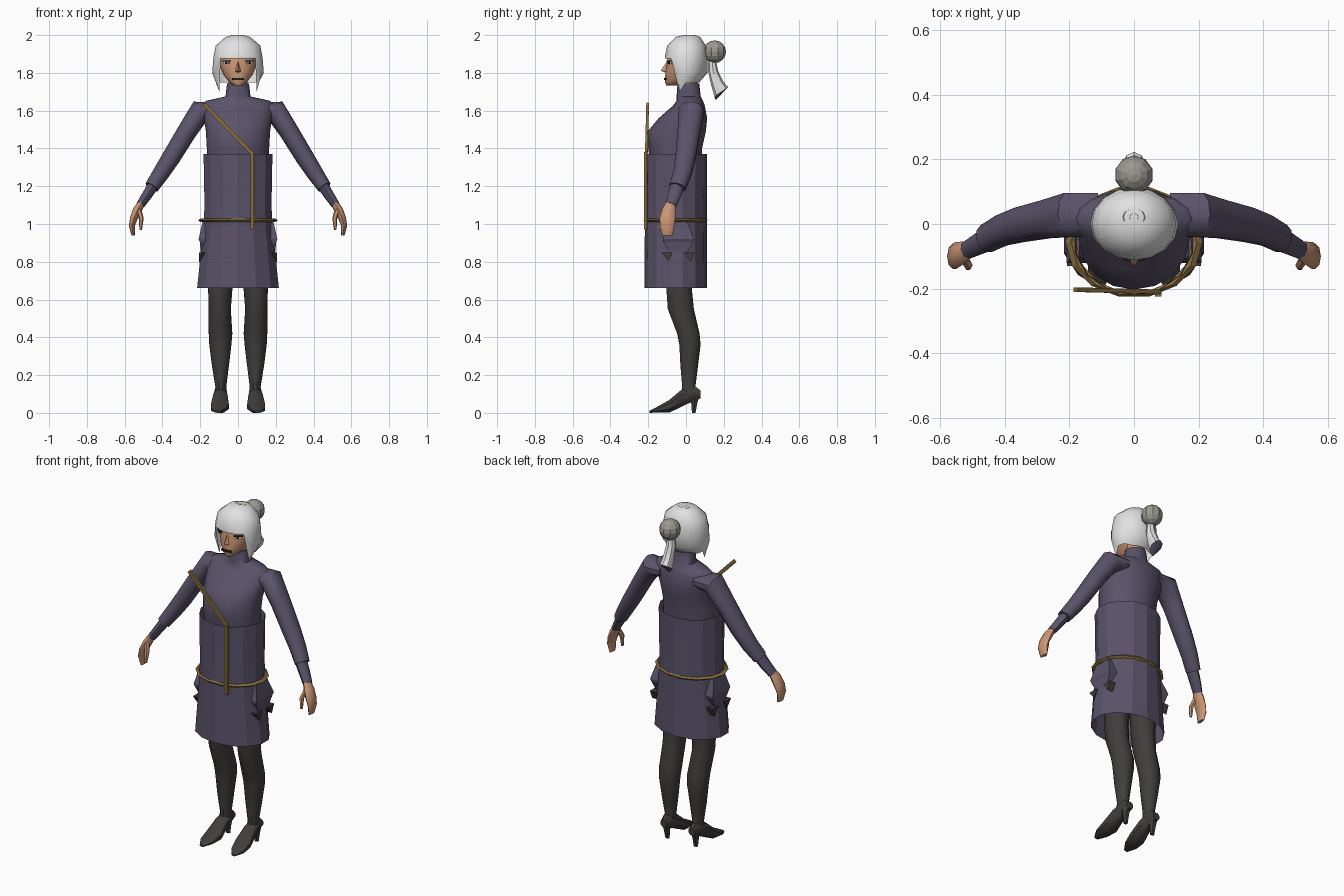
import bpy, bmesh
from math import sin, cos, pi, radians
from mathutils import Vector as V

if "Cube" in bpy.data.objects:
    bpy.data.objects.remove(bpy.data.objects["Cube"])


def mat(name, *rgb):
    m = bpy.data.materials.new(name)
    m.diffuse_color = (*rgb, 1)
    m.use_nodes = True
    m.node_tree.nodes["Principled BSDF"].inputs["Base Color"].default_value = m.diffuse_color
    return m


PURPLE = mat("purple cloth", 0.105, 0.087, 0.145)
WHITE = mat("white hair", 0.75, 0.76, 0.75)
GREY = mat("grey hair tie", 0.33, 0.31, 0.28)
SKIN = mat("skin", 0.60, 0.31, 0.18)
DARK = mat("dark stocking", 0.052, 0.047, 0.045)
GOLD = mat("dull gold", 0.24, 0.15, 0.045)
BLACK = mat("black paint", 0.015, 0.012, 0.012)


def finish(name, bm, m, mirror=False, angle=40, extra=()):
    bmesh.ops.recalc_face_normals(bm, faces=bm.faces)
    me = bpy.data.meshes.new(name)
    bm.to_mesh(me)
    bm.free()
    ob = bpy.data.objects.new(name, me)
    bpy.context.collection.objects.link(ob)
    for k in (m, *extra):
        me.materials.append(k)
    if mirror:
        mod = ob.modifiers.new("mirror", 'MIRROR')
        mod.use_mirror_merge = False
    if angle:
        bpy.ops.object.select_all(action='DESELECT')
        ob.select_set(True)
        bpy.context.view_layer.objects.active = ob
        bpy.ops.object.shade_smooth_by_angle(angle=radians(angle))
    return ob


def skin_rings(rings, caps=(True, True), closed=False):
    """Bridge equal-length rings of points into a surface."""
    bm = bmesh.new()
    vs = [[bm.verts.new(p) for p in r] for r in rings]
    n = len(rings[0])
    pairs = list(zip(vs, vs[1:])) + ([(vs[-1], vs[0])] if closed else [])
    for a, b in pairs:
        for i in range(n):
            j = (i + 1) % n
            bm.faces.new((a[i], a[j], b[j], b[i]))
    for use, r in zip(caps, (vs[0], vs[-1])):
        if use and not closed:
            bm.faces.new(r)
    return bm


def oval(c, u, v, n, off=0.0):
    return [c + u * cos(2 * pi * (i + off) / n) + v * sin(2 * pi * (i + off) / n) for i in range(n)]


def level(z, x0, x1, y0, y1, n, off=0.0):
    """Horizontal oval inside the given limits."""
    return oval(V(((x0 + x1) / 2, (y0 + y1) / 2, z)), V(((x1 - x0) / 2, 0, 0)), V((0, (y1 - y0) / 2, 0)), n, off)


def stack(name, rows, m, n=12, mirror=False, angle=40, caps=(True, True), off=0.0):
    return finish(name, skin_rings([level(*r, n, off) for r in rows], caps), m, mirror, angle)


def centred(rows):
    return [(z, -rx, rx, y0, y1) for z, rx, y0, y1 in rows]


def tube(name, pts, m, n=8, mirror=False, angle=45, off=0.0):
    """Tube along (x, y, z, radius across, radius in depth) points."""
    cs = [V(p[:3]) for p in pts]
    rings = []
    for i, p in enumerate(pts):
        t = (cs[min(i + 1, len(cs) - 1)] - cs[max(i - 1, 0)]).normalized()
        u = V((0, 1, 0)).cross(t).normalized()
        rings.append(oval(cs[i], u * p[3], t.cross(u) * p[4], n, off))
    return finish(name, skin_rings(rings), m, mirror, angle)


# torso with high collar
stack("torso", centred([
    (1.28, .165, -.18, .08), (1.40, .165, -.20, .085), (1.49, .17, -.203, .105),
    (1.56, .18, -.145, .112), (1.625, .195, -.07, .10), (1.652, .17, -.05, .09),
    (1.675, .066, -.05, .078), (1.745, .058, -.045, .07)]), PURPLE, 16, angle=50)
stack("neck", centred([(1.70, .05, -.04, .06), (1.80, .052, -.04, .065)]), SKIN, 10)

# sleeves and tight cuffs
tube("sleeve", [(.11, .03, 1.60, .04, .07), (.20, .028, 1.597, .062, .072), (.27, .015, 1.49, .052, .062),
                (.355, -.003, 1.35, .049, .056), (.41, -.02, 1.265, .044, .05), (.457, -.045, 1.195, .038, .046)],
     PURPLE, 10, True)
tube("cuff", [(.445, -.045, 1.21, .03, .038), (.48, -.06, 1.155, .027, .036), (.517, -.08, 1.10, .023, .03)],
     PURPLE, 8, True)

# hands
tube("palm", [(.512, -.08, 1.11, .018, .026), (.532, -.09, 1.075, .024, .036), (.552, -.098, 1.03, .02, .042),
              (.562, -.10, .99, .016, .038), (.555, -.098, .94, .009, .028)], SKIN, 8, True)
tube("thumb", [(.527, -.105, 1.08, .014, .016), (.512, -.128, 1.03, .013, .015), (.515, -.135, .97, .007, .009)],
     SKIN, 6, True)

# straight corset and flaring skirt, open at the ends
stack("corset_and_skirt", centred([
    (1.37, .187, -.22, .112), (1.10, .182, -.218, .11), (1.0, .186, -.218, .11),
    (.66, .222, -.22, .112)]), PURPLE, 14, angle=20, caps=(False, False), off=.5)

# belt with pointed sides
belt = [level(z, -x, x, -y - .055, y - .055, 14) for z, x, y in
        [(1.01, .195, .164), (1.02, .212, .174), (1.03, .195, .168), (1.02, .18, .158)]]
finish("belt", skin_rings(belt, closed=True), GOLD, angle=0)

# hip pouches with dark pointed tabs
stack("pouch", [(1.01, .165, .192, -.12, .03), (.92, .13, .222, -.155, .075), (.905, .13, .215, -.15, .07),
                (.84, .13, .207, -.10, .02)], PURPLE, 4, True, 0, off=.5)
bm = bmesh.new()
for y in (-.10, .015):
    a = [[bm.verts.new((x, y + dy, z)) for dy, z in ((-.03, .85), (.03, .85), (.01, .80))] for x in (.17, .207)]
    for f in (a[0], a[1]):
        bm.faces.new(f)
    for i in range(3):
        bm.faces.new((a[0][i], a[0][i - 1], a[1][i - 1], a[1][i]))
finish("pouch_tab", bm, DARK, True, 0)

# baldric: diagonal strap and hanging end
tube("shoulder_strap", [(-.18, -.203, 1.635, .014, .01), (.078, -.21, 1.37, .014, .01)], GOLD, 4, angle=0, off=.5)
tube("hanging_strap", [(.075, -.215, 1.38, .014, .012), (.075, -.215, .97, .014, .012)], GOLD, 4, angle=0, off=.5)

# legs
stack("leg", [(.90, .01, .17, -.11, .05), (.65, .03, .158, -.107, .035), (.55, .038, .155, -.10, .045),
              (.42, .03, .155, -.05, .075), (.36, .035, .152, -.038, .08), (.25, .048, .138, -.032, .066),
              (.14, .062, .12, -.022, .052), (.09, .06, .125, -.03, .065)], DARK, 10, True)


# pointed high-heeled shoes
def upright(y, x0, x1, z0, z1):
    return oval(V(((x0 + x1) / 2, y, (z0 + z1) / 2)), V(((x1 - x0) / 2, 0, 0)), V((0, 0, (z1 - z0) / 2)), 8, .5)


shoe = [upright(*r) for r in [(.078, .07, .115, .075, .12), (.04, .058, .125, .06, .15), (-.025, .052, .135, .028, .125),
                              (-.09, .045, .147, -.002, .07), (-.15, .06, .145, 0, .035), (-.192, .09, .12, 0, .012)]]
finish("shoe", skin_rings(shoe), DARK, True)
stack("shoe_heel", [(.10, .067, .122, .015, .078), (.05, .075, .115, .025, .062), (0, .08, .108, .03, .052)],
      DARK, 6, True)

# face and nose
stack("face", centred([
    (1.733, .025, -.105, -.05), (1.752, .048, -.113, .01), (1.79, .078, -.112, .06),
    (1.84, .097, -.104, .085), (1.89, .102, -.10, .09), (1.95, .085, -.085, .08)]), SKIN, 14, angle=60)
bm = bmesh.new()
a, b, c, d, e = [bm.verts.new(p) for p in
                 ((0, -.10, 1.862), (-.02, -.10, 1.805), (.02, -.10, 1.805), (0, -.134, 1.812), (0, -.10, 1.798))]
for f in ((a, b, d), (a, d, c), (b, e, d), (e, c, d)):
    bm.faces.new(f)
finish("nose", bm, SKIN, angle=0)


def plate(name, loc, size, turn, m, mirror):
    """Thin painted plate turned to lie on the face."""
    bm = bmesh.new()
    bmesh.ops.create_cube(bm, size=1)
    for v in bm.verts:
        x, y, z = (v.co[i] * size[i] for i in range(3))
        v.co = V(loc) + V((x * cos(turn) - y * sin(turn), x * sin(turn) + y * cos(turn), z))
    finish(name, bm, m, mirror, 0)


plate("eye_white", (.062, -.084, 1.853), (.034, .008, .012), .6, WHITE, True)
plate("iris", (.060, -.088, 1.853), (.013, .008, .012), .6, BLACK, True)
plate("eyelash", (.062, -.086, 1.862), (.05, .009, .006), .6, BLACK, True)
plate("lip", (.015, -.111, 1.768), (.034, .009, .012), .12, BLACK, True)

# bobbed hair: fringe in front, long points beside the face
N = 16
crown = [level(z, -x, x, y0, y1, N) for z, x, y0, y1 in
         [(2.0, .03, -.01, .05), (1.99, .065, -.055, .075), (1.945, .118, -.10, .105), (1.885, .13, -.112, .114)]]
hem = []
for i, p in enumerate(crown[-1]):
    away = abs((i - 12 + 8) % 16 - 8)      # steps away from the front centre
    z = 1.876 if away <= 2 else 1.70 if away == 3 else 1.75
    s = 1.0 if away <= 2 else .82 if away == 3 else .85 if away <= 5 else .62
    hem.append(V((p.x * s, p.y * s, z)))
mid = [V((p.x * 1.05, p.y * 1.0, 1.88 if abs((i - 4 + 8) % 16 - 8) >= 6 else 1.80))
       for i, p in enumerate(crown[-1])]
finish("hair", skin_rings(crown + [mid, hem], (True, False)), WHITE, angle=55)

# crown ornament
stack("crown_ring", centred([(1.996, .038, -.008, .052), (2.0, .034, -.004, .048)]), GREY, 12, angle=0)
stack("crown_spot", centred([(1.998, .014, .008, .034), (2.001, .013, .009, .033)]), WHITE, 10, angle=0)

# bun and ponytail with a purple end
bm = bmesh.new()
bmesh.ops.create_uvsphere(bm, u_segments=10, v_segments=8, radius=.06)
bmesh.ops.translate(bm, vec=(0, .152, 1.912), verts=bm.verts)
finish("bun", bm, GREY, angle=0)
tail = [oval(V((0, y, z)), V((w, 0, 0)), V((0, d, -d * k)), 8) for y, z, w, d, k in
        [(.138, 1.87, .02, .02, 0), (.143, 1.81, .028, .026, -.1), (.165, 1.745, .032, .032, -.3),
         (.187, 1.70, .034, .036, -.7)]]
tail.append([V((0, .16, 1.66)) + (p - V((0, .187, 1.70))) * .12 for p in tail[-1]])
bm = skin_rings(tail)
for f in bm.faces:
    if f.calc_center_median().z < 1.70:
        f.material_index = 1
finish("ponytail", bm, WHITE, extra=(PURPLE,))
